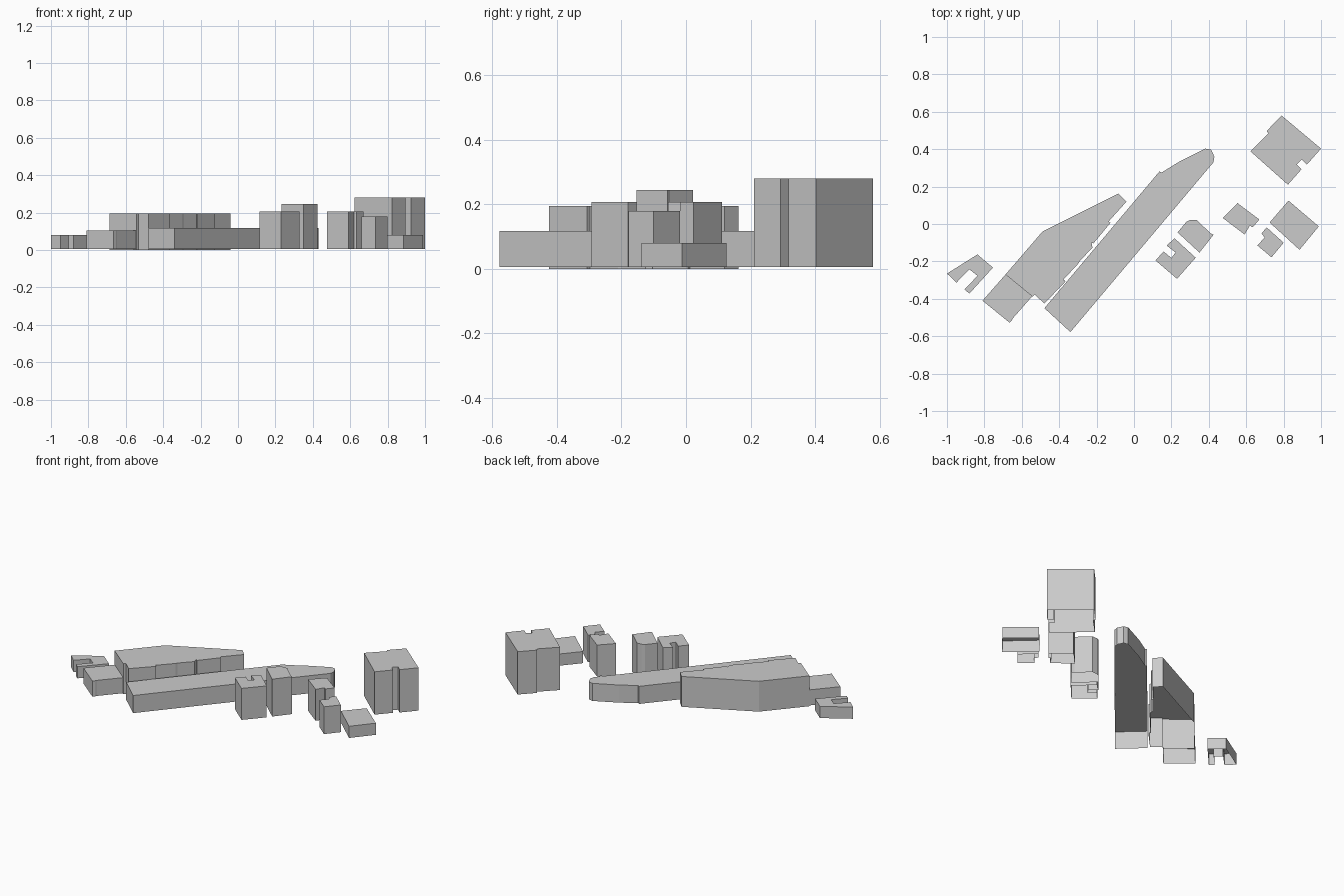
import bpy, bmesh


def building(name, top, outline, base=0.005):
    """Extrude a footprint into walls with a flat roof, open underneath."""
    bm = bmesh.new()
    low = [bm.verts.new((x, y, base)) for x, y in outline]
    high = [bm.verts.new((x, y, top)) for x, y in outline]
    n = len(outline)
    for i in range(n):
        j = (i + 1) % n
        bm.faces.new((low[j], low[i], high[i], high[j]))
    bm.faces.new(high[::-1])  # outlines run clockwise, so the roof is reversed
    mesh = bpy.data.meshes.new(name)
    bm.to_mesh(mesh)
    bm.free()
    bpy.context.collection.objects.link(bpy.data.objects.new(name, mesh))


# West side: small U-shaped block and low annex
building("u_block_west", 0.08, [
    (-1, -.265), (-.837, -.163), (-.754, -.233), (-.88, -.372),
    (-.906, -.35), (-.837, -.277), (-.88, -.242), (-.949, -.313)])
building("low_annex", 0.105, [
    (-.81, -.41), (-.687, -.27), (-.543, -.385), (-.65, -.507),
    (-.653, -.515), (-.666, -.527)])

# Large tapering hall with a stepped south-east wall
building("tapered_hall", 0.195, [
    (-.687, -.27), (-.489, -.04), (-.083, .163), (-.04, .12),
    (-.136, .013), (-.126, .006), (-.217, -.104), (-.227, -.099),
    (-.222, -.126), (-.291, -.2), (-.297, -.211), (-.377, -.297),
    (-.366, -.307), (-.479, -.425), (-.532, -.377), (-.543, -.388)], base=0)

# Long low hall with a rounded north end
building("long_hall", 0.118, [
    (-.479, -.45), (.136, .281), (.147, .275), (.243, .334), (.382, .403),
    (.412, .397), (.43, .36), (.425, .33), (-.34, -.578)])

# Tall north-east block with notches
building("tall_block", 0.28, [
    (.623, .388), (.719, .484), (.709, .497), (.789, .58), (1, .403),
    (.925, .318), (.896, .345), (.869, .318), (.896, .293), (.823, .21)])

# Row of towers in the south-east
building("notched_tower", 0.207, [
    (.115, -.195), (.158, -.147), (.2, -.182), (.222, -.152),
    (.174, -.115), (.217, -.077), (.33, -.18), (.23, -.293)])
building("rounded_tower", 0.245, [
    (.233, -.045), (.281, .013), (.3, .021), (.334, .022),
    (.41, -.05), (.425, -.058), (.35, -.153)])
building("east_tower", 0.207, [
    (.475, .032), (.553, .112), (.67, .024), (.634, -.018),
    (.62, -.008), (.591, -.056)])
building("stepped_tower", 0.18, [
    (.66, -.115), (.698, -.072), (.682, -.05), (.709, -.018),
    (.8, -.1), (.735, -.178)])
building("low_block_east", 0.08, [
    (.725, .008), (.826, .125), (.988, -.013), (.885, -.138)])
